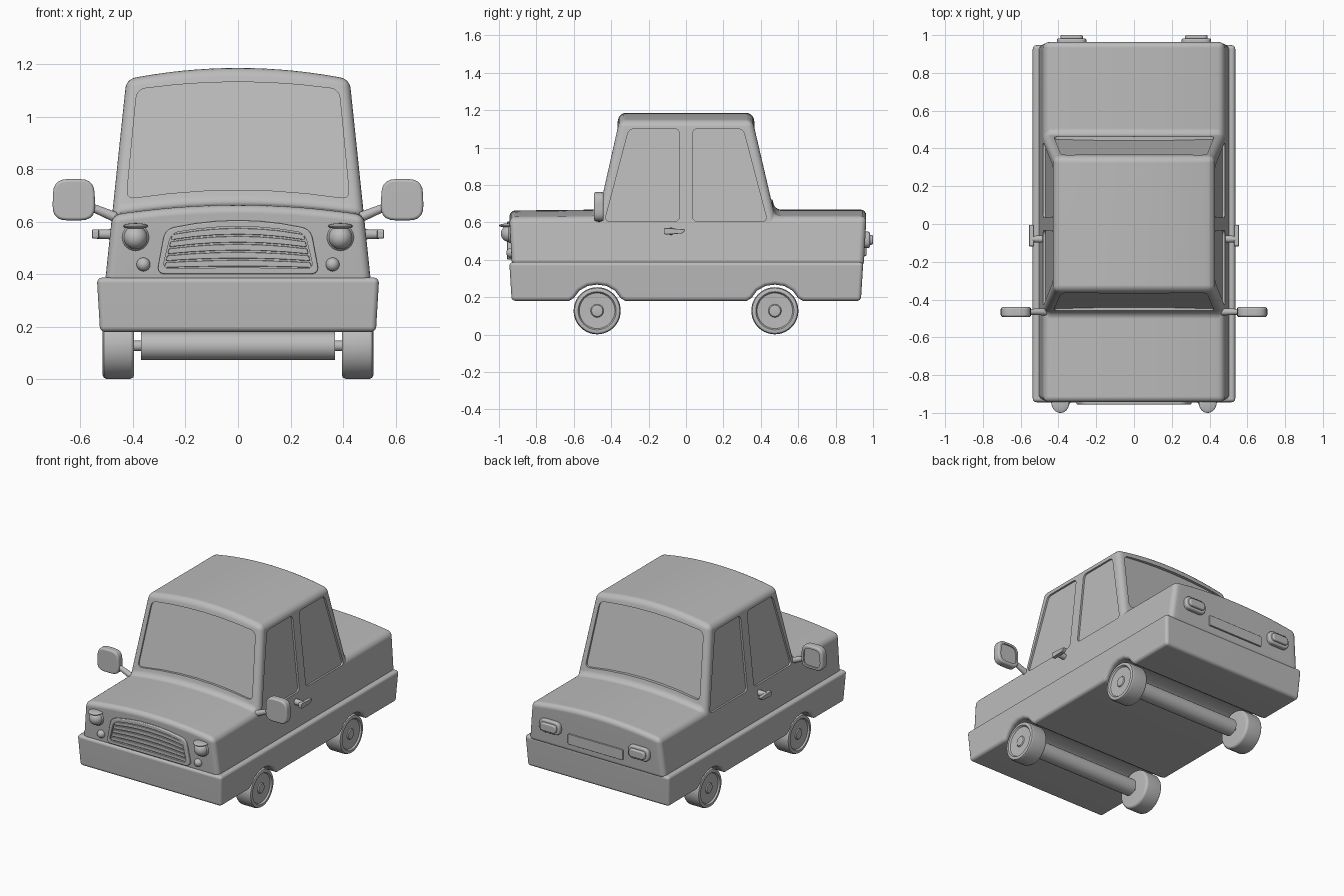
import bpy, bmesh
from math import sin, cos, pi, radians
from mathutils import Vector

if "Cube" in bpy.data.objects:
    bpy.data.objects.remove(bpy.data.objects["Cube"])

grey = bpy.data.materials.new("plain_grey")
grey.use_nodes = True
grey.diffuse_color = (0.5, 0.5, 0.5, 1)
grey.node_tree.nodes["Principled BSDF"].inputs["Base Color"].default_value = (0.5, 0.5, 0.5, 1)


def make(name, verts, faces):
    """New object with outward normals."""
    mesh = bpy.data.meshes.new(name)
    mesh.from_pydata([tuple(v) for v in verts], [], faces)
    bm = bmesh.new()
    bm.from_mesh(mesh)
    bmesh.ops.recalc_face_normals(bm, faces=bm.faces)
    bm.to_mesh(mesh)
    bm.free()
    mesh.materials.append(grey)
    ob = bpy.data.objects.new(name, mesh)
    bpy.context.collection.objects.link(ob)
    return ob


def bake(ob):
    bpy.context.view_layer.update()
    graph = bpy.context.evaluated_depsgraph_get()
    mesh = bpy.data.meshes.new_from_object(ob.evaluated_get(graph))
    ob.modifiers.clear()
    ob.data = mesh


def finish(ob, bevel=0, cutters=()):
    """Round the edges, cut recesses, then shade."""
    if bevel:
        mod = ob.modifiers.new("round", "BEVEL")
        mod.width, mod.segments = bevel, 4
        mod.limit_method, mod.angle_limit = "ANGLE", radians(50)
    for cutter in cutters:
        mod = ob.modifiers.new("cut", "BOOLEAN")
        mod.operation, mod.solver, mod.object = "DIFFERENCE", "EXACT", cutter
    bake(ob)
    for cutter in cutters:
        bpy.data.objects.remove(cutter)
    bpy.ops.object.select_all(action="DESELECT")
    ob.select_set(True)
    bpy.context.view_layer.objects.active = ob
    bpy.ops.object.shade_smooth_by_angle(angle=radians(40))
    ob.modifiers.new("even_normals", "WEIGHTED_NORMAL").keep_sharp = True
    return ob


def outline(corners, r, cuts=6):
    """Rounded polygon with subdivided sides."""
    pts = [Vector(c) for c in corners]
    n, out, arcs = len(pts), [], []
    for i, p in enumerate(pts):
        a = p + (pts[i - 1] - p).normalized() * r
        b = p + (pts[(i + 1) % n] - p).normalized() * r
        arcs.append([a * (1 - t) ** 2 + p * 2 * t * (1 - t) + b * t * t
                     for t in [k / 5 for k in range(6)]])
    for i, arc in enumerate(arcs):
        out += arc
        out += [arc[-1].lerp(arcs[(i + 1) % n][0], k / cuts) for k in range(1, cuts)]
    return out


def trapezoid(bottom, top, z0, z1, r, cx=0):
    return outline([(cx - bottom, z0), (cx + bottom, z0), (cx + top, z1), (cx - top, z1)], r)


def prism(name, pts, place):
    """Extrude an outline; place(a, b, end) gives each point in space."""
    n = len(pts)
    verts = [place(p[0], p[1], e) for e in (0, 1) for p in pts]
    faces = [list(range(n)), list(range(n, 2 * n))]
    faces += [[i, (i + 1) % n, n + (i + 1) % n, n + i] for i in range(n)]
    return make(name, verts, faces)


def along_y(y0, y1):
    return lambda a, b, e: (a, y1 if e else y0, b)


def loft(name, profile, half_width, crown, steps):
    """Side profile swept across the car, with a crowned top."""
    n, verts, faces = len(profile), [], []
    for k in range(steps + 1):
        u = 2 * k / steps - 1
        verts += [(u * half_width(z), y, z + crown(z) * (1 - u * u)) for y, z in profile]
    for k in range(steps):
        for i in range(n):
            j = (i + 1) % n
            faces.append([k * n + i, k * n + j, k * n + n + j, k * n + n + i])
    faces += [list(range(n)), list(range(steps * n, steps * n + n))]
    return make(name, verts, faces)


def lathe(name, profile, centre, side=1, count=40):
    """Revolve (x, radius) points about the x axis."""
    n, verts, faces = len(profile), [], []
    for k in range(count):
        a = 2 * pi * k / count
        verts += [(side * x, centre[0] + r * cos(a), centre[1] + r * sin(a)) for x, r in profile]
    for k in range(count):
        m = (k + 1) % count
        faces += [[k * n + i, k * n + i + 1, m * n + i + 1, m * n + i] for i in range(n - 1)]
    faces += [[k * n + i for k in range(count)] for i in (0, n - 1)]
    return finish(make(name, verts, faces))


def ball(name, centre, size):
    bpy.ops.mesh.primitive_uv_sphere_add(segments=32, ring_count=16, location=centre)
    ob = bpy.context.object
    ob.name, ob.scale = name, size
    ob.data.materials.append(grey)
    bpy.ops.object.shade_smooth()


def rod(name, start, end, r0, r1):
    a, b = Vector(start), Vector(end)
    bpy.ops.mesh.primitive_cone_add(vertices=20, radius1=r0, radius2=r1,
                                    depth=(b - a).length, location=(a + b) / 2)
    ob = bpy.context.object
    ob.name = name
    ob.rotation_euler = (b - a).to_track_quat("Z", "Y").to_euler()
    ob.data.materials.append(grey)
    bpy.ops.object.shade_smooth_by_angle(angle=radians(40))


# Upper body with cabin, windows recessed
def body_half(z):
    return 0.505 - 0.105 * (z - 0.38)


cutters = []
for s in (-1, 1):
    for edge in (-1, 1):
        pane = outline([(edge * 0.035, 0.605), (edge * 0.435, 0.605),
                        (edge * 0.305, 1.1), (edge * 0.035, 1.1)], 0.03)
        cutters.append(prism("side_window_cutter", pane, lambda y, z, e, s=s:
                             (s * (body_half(z) + (0.05 if e else -0.012)), y, z)))
    screen = [(x, z + 0.036 * (1 - (x / 0.43) ** 2))
              for x, z in trapezoid(0.425, 0.385, 0.685, 1.096, 0.035)]
    cutters.append(prism("screen_cutter", screen, lambda x, z, e, s=s:
                         (x, s * (0.472 - 0.229 * (z - 0.63) + (0.08 if e else -0.01)), z)))
body = loft("body", [(-0.93, 0.36), (-0.945, 0.625), (-0.47, 0.63), (-0.355, 1.142),
                     (0.355, 1.142), (0.475, 0.63), (0.965, 0.63), (0.95, 0.36)],
            body_half, lambda z: 0.043 if z > 1 else 0.038 if z > 0.5 else 0, 16)
finish(body, 0.032, cutters)

# Lower skirt with wheel arches
arch = [(-0.15, 0.18), (-0.125, 0.195), (-0.095, 0.235), (-0.05, 0.26)]
arch += [(0, 0.267)] + [(-y, z) for y, z in reversed(arch)]
under = [(c + y, z) for c in (-0.475, 0.475) for y, z in arch]
skirt = loft("lower_skirt", [(-0.932, 0.18)] + under + [(0.935, 0.18), (0.948, 0.387), (-0.945, 0.387)],
             lambda z: 0.525 + 0.06 * (z - 0.18), lambda z: 0, 1)
finish(skirt, 0.02)

# Wheels and axles
tyre = [(0.395, 0.02), (0.395, 0.11), (0.399, 0.12), (0.41, 0.126), (0.5, 0.126), (0.511, 0.121),
        (0.515, 0.112), (0.514, 0.102), (0.504, 0.095), (0.502, 0.035), (0.508, 0.03), (0.511, 0.01)]
for y, end in ((-0.475, "front"), (0.475, "rear")):
    hub = (y, 0.127)
    lathe(end + "_axle_tube", [(-0.37, 0.054), (0.37, 0.054)], hub)
    lathe(end + "_axle", [(-0.4, 0.02), (0.4, 0.02)], hub)
    for s, side in ((1, "left"), (-1, "right")):
        lathe(f"{end}_{side}_wheel", tyre, hub, s)


# Grille frame and slats
def grille_arch(pts):
    return [(x, z + 0.04 * (1 - (x / 0.3) ** 2) * (z - 0.4) / 0.165) for x, z in pts]


outer = grille_arch(trapezoid(0.31, 0.278, 0.4, 0.565, 0.035))
inner = grille_arch(trapezoid(0.288, 0.255, 0.42, 0.546, 0.03))
frame = prism("grille_frame", outer, along_y(-0.9, -0.956))
hole = prism("grille_cutter", inner, along_y(-0.943, -1))
finish(frame, 0.006, [hole])
for i in range(5):
    low = 0.424 + i * 0.0245
    w = 0.282 - 0.26 * (low - 0.42)
    slat = prism("grille_slat", grille_arch(trapezoid(w, w - 0.005, low, low + 0.019, 0.006)),
                 along_y(-0.93, -0.952))
    finish(slat, 0.003)

# Number plate panel
finish(prism("rear_plate", trapezoid(0.205, 0.205, 0.42, 0.49, 0.008), along_y(0.93, 0.964)), 0.003)

for s, side in ((1, "left"), (-1, "right")):
    # Front lamps with eyelids
    x = s * 0.39
    ball(side + "_headlight_rim", (x, -0.94, 0.54), (0.051, 0.02, 0.051))
    ball(side + "_headlight", (x, -0.945, 0.54), (0.045, 0.045, 0.045))
    ball(side + "_headlight_lid", (x, -0.948, 0.583), (0.047, 0.052, 0.011))
    ball(side + "_small_lamp", (s * 0.36, -0.935, 0.437), (0.026, 0.026, 0.026))

    # Tail lamps
    cx = s * 0.33
    finish(prism(side + "_tail_lamp", trapezoid(0.078, 0.078, 0.463, 0.55, 0.04, cx),
                 along_y(0.93, 0.983)), 0.01)
    finish(prism(side + "_tail_lens", trapezoid(0.06, 0.06, 0.48, 0.533, 0.025, cx),
                 along_y(0.96, 1.0)), 0.008)

    # Door mirrors
    mx = s * 0.625
    finish(prism(side + "_mirror", trapezoid(0.082, 0.078, 0.605, 0.762, 0.055, mx),
                 along_y(-0.492, -0.44)), 0.012,
           [prism("mirror_cutter", trapezoid(0.062, 0.058, 0.625, 0.742, 0.04, mx),
                  along_y(-0.448, -0.4))])
    rod(side + "_mirror_arm", (s * 0.455, -0.465, 0.612), (s * 0.575, -0.465, 0.662), 0.02, 0.014)

    # Door handles
    rod(side + "_handle_stem", (s * 0.47, -0.08, 0.552), (s * 0.54, -0.08, 0.552), 0.02, 0.017)
    grip = prism(side + "_handle_grip",
                 outline([(-0.118, 0.535), (-0.02, 0.54), (0, 0.562), (-0.118, 0.57)], 0.01),
                 lambda y, z, e, s=s: (s * (0.555 if e else 0.53), y, z))
    finish(grip, 0.006)
